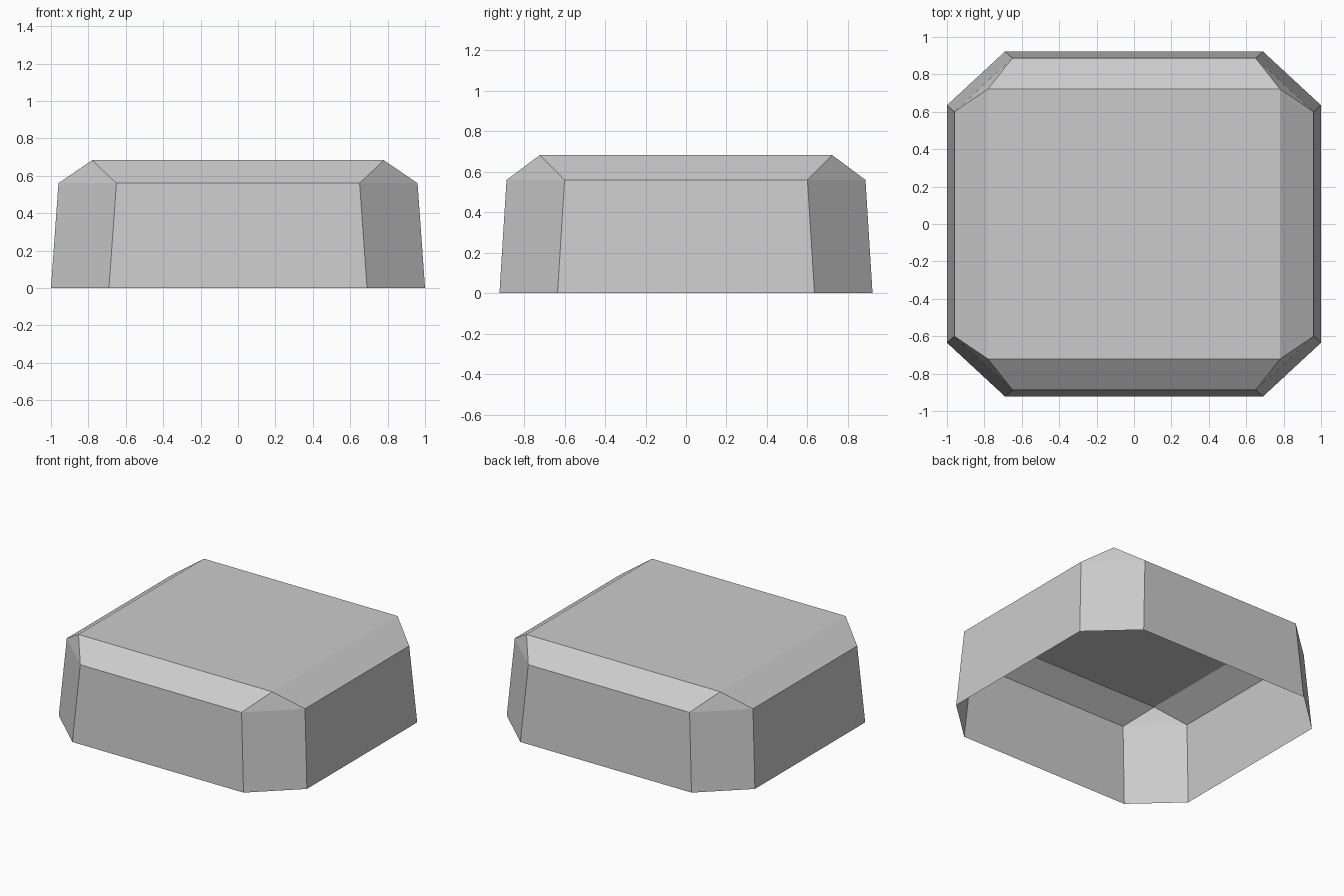
import bpy
import bmesh

cube = bpy.data.objects.get("Cube")
if cube:
    bpy.data.objects.remove(cube, do_unlink=True)

# Single grey material
grey = bpy.data.materials.new("plain_grey")
grey.use_nodes = True
colour = (0.6, 0.6, 0.6, 1)
grey.diffuse_color = colour
grey.node_tree.nodes["Principled BSDF"].inputs["Base Color"].default_value = colour

bm = bmesh.new()
QUADRANTS = ((1, 1), (-1, 1), (-1, -1), (1, -1))


def octagon(side, end, z):
    """Ring of corner pairs, counter-clockwise from the +x side."""
    ring = []
    for sx, sy in QUADRANTS:
        pair = [(sx * side[0], sy * side[1], z), (sx * end[0], sy * end[1], z)]
        if sx * sy < 0:
            pair.reverse()
        ring += [bm.verts.new(p) for p in pair]
    return ring


# Rings: open rim, shoulder, and rectangular top
rim = octagon((1.0, 0.635), (0.69, 0.922), 0)
shoulder = octagon((0.96, 0.60), (0.65, 0.887), 0.56)
top = [bm.verts.new((sx * 0.78, sy * 0.722, 0.683)) for sx, sy in QUADRANTS]

# Tapered side walls
for i in range(8):
    j = (i + 1) % 8
    bm.faces.new((rim[i], rim[j], shoulder[j], shoulder[i]))

# Corner triangles, sloped bevels and flat top; the underside stays open
for i in range(4):
    a, b, c = shoulder[2 * i], shoulder[2 * i + 1], shoulder[(2 * i + 2) % 8]
    bm.faces.new((a, b, top[i]))
    bm.faces.new((b, c, top[(i + 1) % 4], top[i]))
bm.faces.new(top)

mesh = bpy.data.meshes.new("chamfered_cap")
bm.to_mesh(mesh)
bm.free()
mesh.materials.append(grey)
cap = bpy.data.objects.new("chamfered_cap", mesh)
bpy.context.collection.objects.link(cap)
